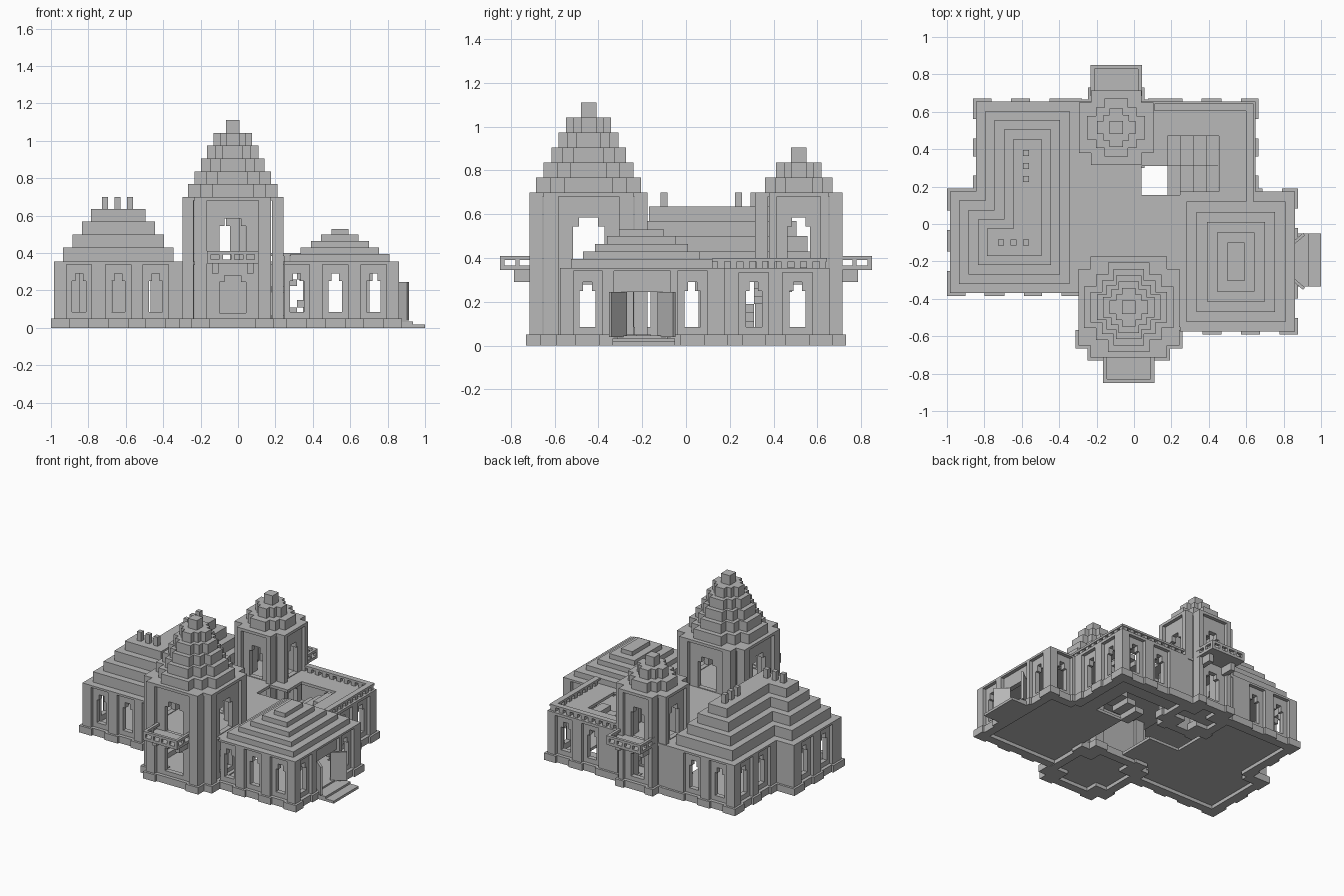
import bpy, bmesh, math
from mathutils import Matrix, Vector

cube = bpy.data.objects.get("Cube")
if cube:
    bpy.data.objects.remove(cube)

stone = bpy.data.materials.new("grey_stone")
stone.use_nodes = True
grey = (0.48, 0.48, 0.48, 1)
stone.diffuse_color = grey
stone.node_tree.nodes["Principled BSDF"].inputs["Base Color"].default_value = grey


def build(name, boxes):
    """One object made of boxes given as (x0, x1, y0, y1, z0, z1)."""
    bm = bmesh.new()
    for x0, x1, y0, y1, z0, z1 in boxes:
        place = Matrix.Translation(((x0 + x1) / 2, (y0 + y1) / 2, (z0 + z1) / 2))
        size = Matrix.Diagonal((abs(x1 - x0), abs(y1 - y0), abs(z1 - z0), 1))
        bmesh.ops.create_cube(bm, size=1, matrix=place @ size)
    mesh = bpy.data.meshes.new(name)
    bm.to_mesh(mesh)
    bm.free()
    mesh.materials.append(stone)
    ob = bpy.data.objects.new(name, mesh)
    bpy.context.collection.objects.link(ob)
    return ob


RECESS, THICK, LEDGE = 0.025, 0.06, 0.016
WINDOW = [(0.037, 0.085, 0.25), (0.02, 0.25, 0.29)]
DOOR = [(0.13, 0.03, 0.245)]


def wall(start, end, bays=(), top=0.355):
    """Wall with its inside on the left; a bay is (centre, half width, openings)."""
    p, q = Vector(start), Vector(end)
    length = (q - p).length
    along = (q - p) / length
    inward = Vector((-along.y, along.x))
    boxes = []

    def add(u0, u1, d0, d1, z0, z1):
        a, b = p + along * u0 + inward * d0, p + along * u1 + inward * d1
        boxes.append((min(a.x, b.x), max(a.x, b.x), min(a.y, b.y), max(a.y, b.y), z0, z1))

    spans = sorted((abs(c - (p.x if along.x else p.y)), half, holes) for c, half, holes in bays)
    edge = 0
    for u, half, holes in spans + [(length, 0, None)]:
        # pilaster with its footing
        if u - half - edge > 0.005:
            add(edge, u - half, 0, THICK, 0, top)
            add(edge - LEDGE, u - half + LEDGE, -LEDGE, THICK, 0, 0.05)
        if holes is None:
            break
        # recessed panel, footing and lintel
        add(u - half, u + half, 0, THICK, top - 0.015, top)
        low = min(0.05, min(h[1] for h in holes))
        add(u - half, u + half, 0, THICK, 0, low)
        z = low
        for w, z0, z1 in holes:
            if z0 > z:
                add(u - half, u + half, RECESS, THICK, z, z0)
            if half > w:
                add(u - half, u - w, RECESS, THICK, z0, z1)
                add(u + w, u + half, RECESS, THICK, z0, z1)
            z = z1
        add(u - half, u + half, RECESS, THICK, z, top - 0.015)
        edge = u + half
    return boxes


def windows(*centres):
    return [(c, 0.068, WINDOW) for c in centres]


# West wing: L-shaped walls and stepped roof
build("west_wing_walls",
      wall((-0.985, -0.37), (-0.295, -0.37), windows(-0.85, -0.64, -0.44))
      + wall((-0.295, 0.655), (-0.845, 0.655), windows(-0.71, -0.505))
      + wall((-0.845, 0.655), (-0.845, 0.175), windows(0.51, 0.31))
      + wall((-0.845, 0.175), (-0.985, 0.175))
      + wall((-0.985, 0.175), (-0.985, -0.37), windows(0.02, -0.2)))
tiers = []
levels = [0.34, 0.355, 0.43, 0.5, 0.57, 0.635]
for k in range(5):
    i = 0.05 * k
    for left, back in ((-0.985, 0.175), (-0.845, 0.655)):
        tiers.append((left + i, -0.295 - i, -0.37 + i, back - i, levels[k], levels[k + 1]))
build("west_wing_roof", tiers)
s = 0.016
spots = [(x, -0.1) for x in (-0.71, -0.643, -0.577)] + [(-0.577, y) for y in (0.24, 0.31, 0.38)]
build("roof_chimneys", [(x - s, x + s, y - s, y + s, 0.63, 0.7) for x, y in spots])

# East hall with door
build("east_hall_walls",
      wall((0.245, -0.575), (0.86, -0.575), windows(0.315, 0.52, 0.725))
      + wall((0.86, -0.575), (0.86, 0.175), windows(-0.45, 0.03) + [(-0.2, 0.13, DOOR)])
      + wall((0.86, 0.175), (0.65, 0.175), windows(0.74)))
levels = [0.355, 0.395, 0.43, 0.465, 0.5, 0.53]
tiers = [(0.245, 0.86, -0.575, 0.175, 0.34, 0.355)]
for k in range(5):
    i = 0.055 * k
    tiers.append((0.28 + i, 0.81 - i, -0.525 + i, 0.12 - i, levels[k], levels[k + 1]))
build("east_hall_roof", tiers)
for name, side in (("door_leaf_left", 1), ("door_leaf_right", -1)):
    leaf = build(name, [(0, 0.11, -0.008, 0.008, 0.04, 0.245)])
    leaf.location = (0.825, -0.2 + side * 0.075, 0)
    leaf.rotation_euler.z = side * math.radians(40)
build("entrance_step", [(0.85, 0.935, -0.335, -0.05, 0, 0.033),
                        (0.935, 1.0, -0.335, -0.05, 0, 0.018)])

# Rear terrace, its balustrade and the stair well
build("terrace_walls",
      wall((0.65, 0.175), (0.65, 0.655), windows(0.31, 0.51))
      + wall((0.65, 0.655), (0.09, 0.655), windows(0.52, 0.31)))
build("terrace_floor", [(-0.295, 0.285, -0.55, 0.155, 0.335, 0.355),
                        (0.285, 0.65, 0, 0.155, 0.335, 0.355),
                        (-0.295, 0.04, 0.155, 0.655, 0.335, 0.355),
                        (0.04, 0.18, 0.31, 0.655, 0.335, 0.355),
                        (0.18, 0.455, 0.47, 0.655, 0.335, 0.355),
                        (0.455, 0.65, 0.155, 0.655, 0.335, 0.355)])
rail = [(0.6, 0.64, 0.12, 0.645, 0.385, 0.4), (0.11, 0.64, 0.605, 0.645, 0.385, 0.4)]
for k in range(9):
    t = 0.058 * k
    rail += [(0.605, 0.635, 0.145 + t, 0.175 + t, 0.355, 0.385),
             (0.13 + t, 0.16 + t, 0.61, 0.64, 0.355, 0.385)]
build("terrace_balustrade", rail)
steps = []
for k in range(4):
    x = 0.18 + 0.068 * k
    steps += [(x, x + 0.068, 0.31, 0.47, 0.19 + 0.035 * k, 0.225 + 0.035 * k),
              (x, x + 0.068, 0.155, 0.31, 0.03 + 0.04 * k, 0.07 + 0.04 * k)]
build("stairs", steps)

# Ground floors, open in the middle court
build("ground_floors", [(a, b, c, d, 0.025, 0.045) for a, b, c, d in (
    (0.245, 0.85, -0.565, 0.165), (-0.975, -0.295, -0.36, 0.165),
    (-0.835, -0.295, 0.165, 0.645), (-0.29, 0.24, -0.64, -0.23),
    (-0.22, 0.17, -0.7, -0.23), (-0.295, 0.64, 0.47, 0.645),
    (0.46, 0.64, 0.165, 0.47), (-0.22, 0.03, 0.47, 0.7), (-0.295, -0.05, -0.2, 0.1))])


def cross(cx, cy, h, n, z0, z1):
    """Plan of a square with stepped corners."""
    if h < 0.05:
        plan = [(h, h)]
    elif h < 0.12:
        plan = [(h, 0.035), (0.035, h), (0.068, 0.068)]
    else:
        plan = [(h, h - 2 * n), (h - n, h - n), (h - 2 * n, h)]
    return [(cx - a, cx + a, cy - b, cy + b, z0, z1) for a, b in plan]


def tower(name, cx, cy, h, panel, gap, tier_sizes, front):
    n, top = 0.065, 0.7
    m = h - n
    upper = [(gap, 0.36, 0.545), (gap * 0.6, 0.545, 0.585)]
    full = [(gap, 0.08, 0.245), (gap * 0.6, 0.245, 0.28)] + upper
    boxes = []
    for k in range(4):
        # outward direction of this face, and the run of the wall
        out = Vector((round(math.cos(k * math.pi / 2)), round(math.sin(k * math.pi / 2))))
        run = Vector((-out.y, out.x))
        mid = Vector((cx, cy)) + out * h
        centre = cx if run.x else cy
        inner = out.y == -front
        boxes += wall(mid - run * m, mid + run * m,
                      [(centre, panel, upper if inner else full)], top)
        corner = Vector((cx, cy)) + (out + run) * m
        b = corner - (out + run) * 0.07
        xs, ys = sorted((corner.x, b.x)), sorted((corner.y, b.y))
        boxes.append((*xs, *ys, 0, top))
        boxes.append((xs[0] - LEDGE, xs[1] + LEDGE, ys[0] - LEDGE, ys[1] + LEDGE, 0, 0.05))
    build(name + "_walls", boxes)
    # stepped spire
    roof = [(cx - h, cx + h, cy - m, cy + m, 0.68, top), (cx - m, cx + m, cy - h, cy + h, 0.68, top)]
    for k, size in enumerate(tier_sizes):
        step = min(n, size * 0.3)
        roof += cross(cx, cy, size, step, top + 0.0685 * k, top + 0.0685 * (k + 1))
    build(name + "_spire", roof)
    build(name + "_floor", [(cx - m, cx + m, cy - m, cy + m, 0.335, 0.355)])
    # balcony with open railing and brackets
    w, y0 = 0.137, cy + front * (h - 0.03)
    y1 = cy + front * (h + 0.135)
    yi = y1 - front * 0.02
    parts = [(cx - w, cx + w, y0, y1, 0.345, 0.365),
             (cx - w, cx + w, yi, y1, 0.392, 0.41)]
    for side in (-1, 1):
        x = cx + side * w
        xi = x - side * 0.02
        parts += [(x, xi, y0, y1, 0.392, 0.41),
                  (x, xi, y0 + front * 0.075, y0 + front * 0.095, 0.365, 0.392),
                  (cx + side * 0.075, cx + side * 0.11, y0, cy + front * (h + 0.07), 0.29, 0.345)]
    for k in range(5):
        x = cx - w + 0.01 + k * (w - 0.01) / 2
        parts.append((x - 0.01, x + 0.01, yi, y1, 0.365, 0.392))
    build(name + "_balcony", parts)


tower("front_tower", -0.028, -0.445, 0.27, 0.138, 0.072,
      (0.24, 0.205, 0.17, 0.137, 0.103, 0.035), -1)
tower("rear_tower", -0.095, 0.515, 0.2, 0.1, 0.052, (0.155, 0.103, 0.035), 1)
